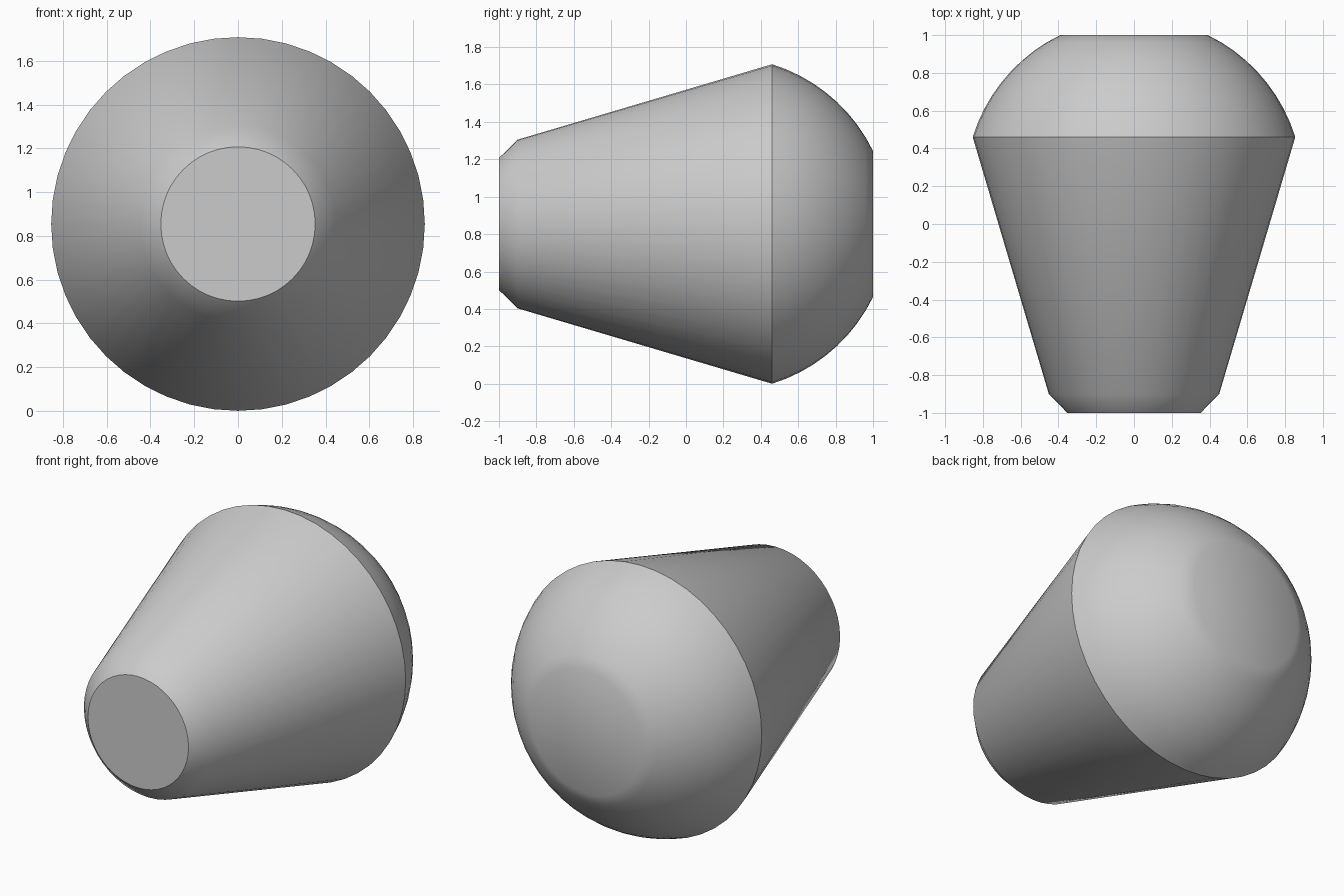
import bpy, bmesh
from math import sin, cos, asin, pi, radians
from mathutils import Matrix

cube = bpy.data.objects.get("Cube")
if cube:
    bpy.data.objects.remove(cube, do_unlink=True)

AXIS_HEIGHT = 0.854
SEGMENTS = 48

# Plain grey material
grey = bpy.data.materials.new("plain grey")
grey.use_nodes = True
colour = (0.6, 0.6, 0.6, 1)
grey.diffuse_color = colour
grey.node_tree.nodes["Principled BSDF"].inputs["Base Color"].default_value = colour

# Profile as (radius, y): chamfered nose, straight taper, rounded back
profile = [(0.353, -1.0), (0.451, -0.9)]
dome_radius, dome_centre = 0.894, 0.196
start, end, steps = asin(0.854 / dome_radius), asin(0.39 / dome_radius), 9
for i in range(steps + 1):
    a = start + (end - start) * i / steps
    profile.append((dome_radius * sin(a), dome_centre + dome_radius * cos(a)))
profile[-1] = (profile[-1][0], 1.0)

# Turn the profile around the y axis and close both ends
bm = bmesh.new()
rings = []
for r, y in profile:
    angles = [2 * pi * k / SEGMENTS for k in range(SEGMENTS)]
    rings.append([bm.verts.new((r * cos(t), y, AXIS_HEIGHT + r * sin(t))) for t in angles])
for low, high in zip(rings, rings[1:]):
    for k in range(SEGMENTS):
        n = (k + 1) % SEGMENTS
        bm.faces.new((low[k], low[n], high[n], high[k]))
bm.faces.new(rings[0])
bm.faces.new(rings[-1])
bmesh.ops.recalc_face_normals(bm, faces=bm.faces)

mesh = bpy.data.meshes.new("tapered_knob")
bm.to_mesh(mesh)
bm.free()
mesh.materials.append(grey)
knob = bpy.data.objects.new("tapered_knob", mesh)
bpy.context.collection.objects.link(knob)

# Smooth sides with crisp nose rim and dome seam
bpy.ops.object.select_all(action="DESELECT")
knob.select_set(True)
bpy.context.view_layer.objects.active = knob
bpy.ops.object.shade_smooth_by_angle(angle=radians(30))
